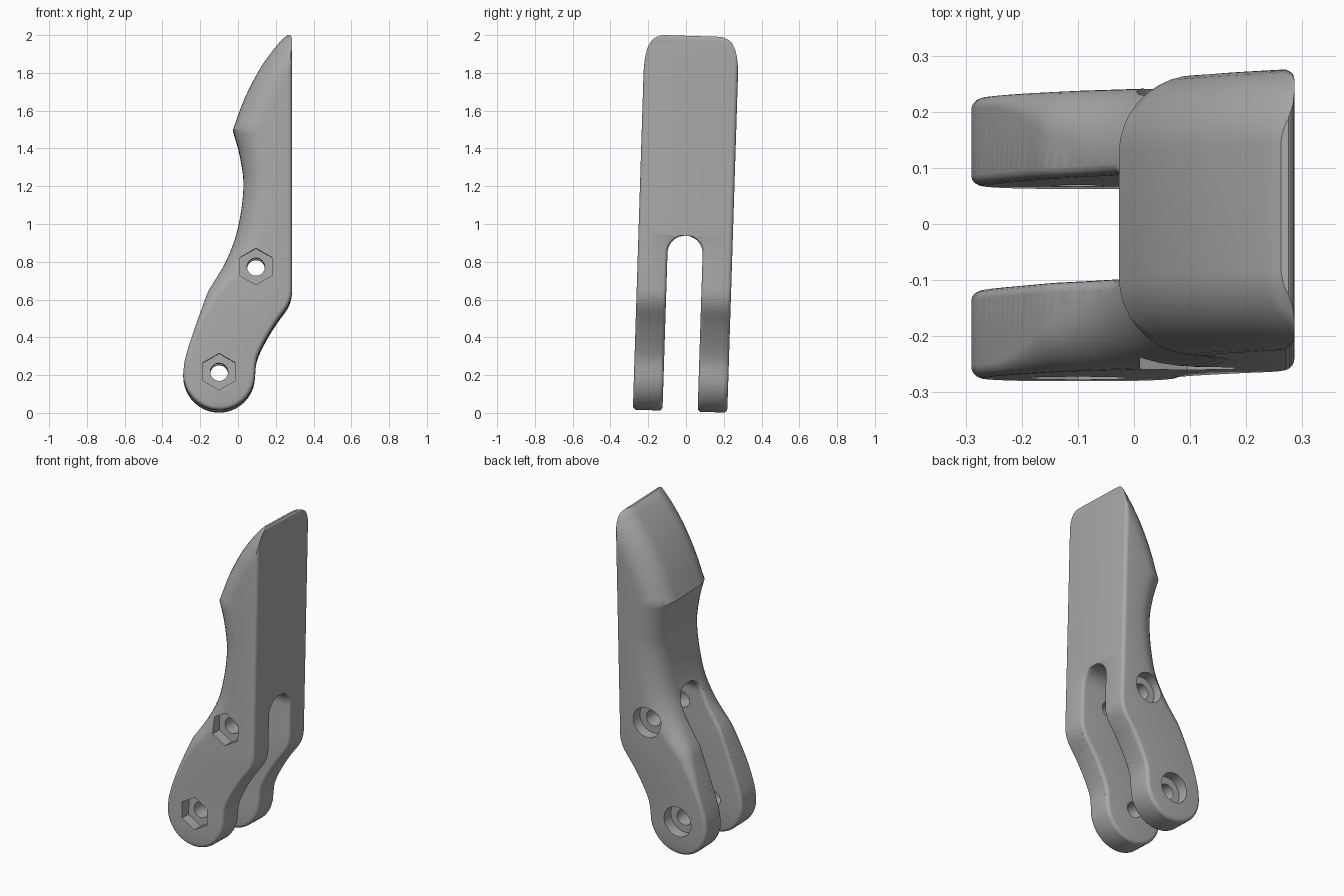
import bpy, bmesh, math
from mathutils import Matrix, Vector

if "Cube" in bpy.data.objects:
    bpy.data.objects.remove(bpy.data.objects["Cube"])

HALF, SLOT, EDGE = 0.25, 0.093, 0.022      # half width, half slot, small fillet
CX, CZ, CR = -0.1, 0.198, 0.19             # rounded foot
TOP, CREASE = 1.996, 1.495

# Side outlines as (z, x), split where the outline has a corner
LEFT = [[(CZ, -0.29), (0.27, -0.282), (0.4, -0.243), (0.6, -0.173), (0.635, -0.16)],
        [(0.635, -0.16), (0.8, -0.063), (0.97, -0.002), (1.2, 0.029), (1.36, 0.01), (CREASE, -0.027)],
        [(CREASE, -0.027), (1.65, 0.03), (1.8, 0.105), (1.9, 0.172), (1.975, 0.235), (TOP, 0.262)]]
RIGHT = [[(CZ, 0.09), (0.28, 0.1), (0.37, 0.14), (0.47, 0.2), (0.55, 0.258), (0.59, 0.277), (0.63, 0.286)],
         [(0.63, 0.286), (1.97, 0.286)],
         [(1.97, 0.286), (1.988, 0.283), (TOP, 0.275)]]


def curve(segments, z):
    """Smooth interpolation of x along an outline."""
    pts = next((s for s in segments if z <= s[-1][0]), segments[-1])
    i = next((k for k in range(len(pts) - 1) if z <= pts[k + 1][0]), len(pts) - 2)

    def slope(k):
        a, b = pts[max(k - 1, 0)], pts[min(k + 1, len(pts) - 1)]
        return (b[1] - a[1]) / (b[0] - a[0])
    (z0, x0), (z1, x1) = pts[i], pts[i + 1]
    h = z1 - z0
    t = (z - z0) / h
    return ((1 + 2 * t) * (1 - t) ** 2 * x0 + t * (1 - t) ** 2 * h * slope(i)
            + t * t * (3 - 2 * t) * x1 + t * t * (t - 1) * h * slope(i + 1))


def bounds(z):
    if z < CZ:
        w = math.sqrt(max(CR ** 2 - (CZ - z) ** 2, 0.0004))
        return CX - w, CX + w
    return curve(LEFT, z), curve(RIGHT, z)


def lean(z):
    """Cosine of each outline's slope, to turn x offsets into distances."""
    e = 0.004
    a, b = bounds(max(z - e, 0.01)), bounds(min(z + e, TOP))
    dz = min(z + e, TOP) - max(z - e, 0.01)
    return [1 / math.hypot(1, (b[k] - a[k]) / dz) if dz > 0 else 0.1 for k in (0, 1)]


def drop(d, r):
    """Height lost to a round fillet at distance d from the edge."""
    d = min(max(d, 0), r)
    return r - math.sqrt(max(r * r - (r - d) ** 2, 0))


def outer_radius(z):
    t = min(max((z - 0.35) / 0.6, 0), 1)
    return EDGE + 0.118 * t * t * (3 - 2 * t)


def stations(z, r, nl, nr):
    """x samples over a section with the fillet drop at each one."""
    lo, hi = bounds(z)
    cl, cr = lean(max(z, 0.012))
    b = min(EDGE / cr, 0.35 * (hi - lo))
    a = min(r / cl, hi - lo - b - 0.001)
    xs = [lo + a * (1 - math.cos(i * math.pi / 2 / nl)) for i in range(nl + 1)]
    xs += [hi - b * (1 - math.cos(i * math.pi / 2 / nr)) for i in range(nr, -1, -1)]
    out = []
    for x in xs:
        if z < CZ:
            out.append((x, drop(CR - math.hypot(x - CX, z - CZ), r)))
        else:
            out.append((x, max(drop((x - lo) * cl, r), drop((hi - x) * cr, EDGE))))
    return out


def loft(name, rings):
    bm = bmesh.new()
    rows = [[bm.verts.new(p) for p in ring] for ring in rings]
    for a, b in zip(rows, rows[1:]):
        for i in range(len(a)):
            j = (i + 1) % len(a)
            bm.faces.new((a[i], a[j], b[j], b[i]))
    bm.faces.new(rows[0][::-1])
    bm.faces.new(rows[-1])
    bmesh.ops.recalc_face_normals(bm, faces=bm.faces)
    mesh = bpy.data.meshes.new(name)
    bm.to_mesh(mesh)
    bm.free()
    obj = bpy.data.objects.new(name, mesh)
    bpy.context.collection.objects.link(obj)
    return obj


def prism(name, x, z, radius, y0, y1, sides):
    """Straight bore along y, with a corner pointing up."""
    def ring(y):
        return [(x + radius * math.sin(2 * math.pi * i / sides), y,
                 z + radius * math.cos(2 * math.pi * i / sides)) for i in range(sides)]
    return loft(name, [ring(y0), ring(y1)])


def mirrored(points, z):
    return [(x, -y, z) for x, y in points] + [(x, y, z) for x, y in reversed(points)]


# Handle body: rounded foot, waisted shaft and pointed tip
foot = [CZ - CR * math.cos(math.radians(a)) for a in (5, 10, 16, 22, 28, 35, 43, 52, 62, 72, 81)]
shaft = [CZ + (CREASE - CZ) * i / 50 for i in range(51)]
tip = [CREASE + (TOP - CREASE) * math.sin(i * math.pi / 2 / 24) for i in range(1, 25)]
body_rings = []
for z in foot + shaft + tip:
    r = outer_radius(z)
    body_rings.append(mirrored([(x, HALF - d) for x, d in stations(z, r, 9, 5)], z))
body = loft("forked_handle", body_rings)

# Slot cutter, flared where it meets the outside so the fork edges are rounded
arch = 0.845
slot_z = [-0.05] + foot + [CZ + (arch - CZ) * i / 26 for i in range(27)]
slot_z += [arch + SLOT * math.sin(math.radians(a)) for a in (10, 20, 30, 40, 50, 60, 70, 78, 85)]
slot_rings = []
for z in slot_z:
    w = SLOT if z <= arch else math.sqrt(SLOT ** 2 - (z - arch) ** 2)
    pts = [(x, w + d * 0.8) for x, d in stations(max(z, foot[0]), EDGE, 4, 4)]
    pts = [(pts[0][0] - 0.05, pts[0][1])] + pts + [(pts[-1][0] + 0.05, pts[-1][1])]
    slot_rings.append(mirrored(pts, z))
cutters = [loft("slot_cutter", slot_rings)]

# Bolt holes: through bore, hexagonal nut pocket in front, round pocket behind
for x, z, shift in ((0.095, 0.767, 0), (CX, 0.21, 0)):
    cutters.append(prism("bolt_bore", x, z, 0.047, -0.4, 0.4, 32))
    cutters.append(prism("nut_pocket", x, z, 0.097, -0.4, -HALF + 0.065, 6))
    cutters.append(prism("head_pocket", x, z, 0.09, HALF - 0.065, 0.4, 40))

for c in cutters:
    c.hide_render = True
    mod = body.modifiers.new(c.name, "BOOLEAN")
    mod.operation, mod.solver, mod.object = "DIFFERENCE", "EXACT", c
bpy.context.view_layer.objects.active = body
body.select_set(True)
for mod in list(body.modifiers):
    bpy.ops.object.modifier_apply(modifier=mod.name)
for c in cutters:
    bpy.data.objects.remove(c)

# The whole handle leans slightly sideways
pivot = Matrix.Translation(Vector((0, 0, 1)))
body.data.transform(pivot @ Matrix.Rotation(-0.0317, 4, "X") @ pivot.inverted())

grey = bpy.data.materials.new("plain_grey")
grey.use_nodes = True
colour = (0.4, 0.4, 0.4, 1)
grey.diffuse_color = colour
grey.node_tree.nodes["Principled BSDF"].inputs["Base Color"].default_value = colour
body.data.materials.clear()
body.data.materials.append(grey)
bpy.ops.object.shade_smooth_by_angle(angle=math.radians(32))
